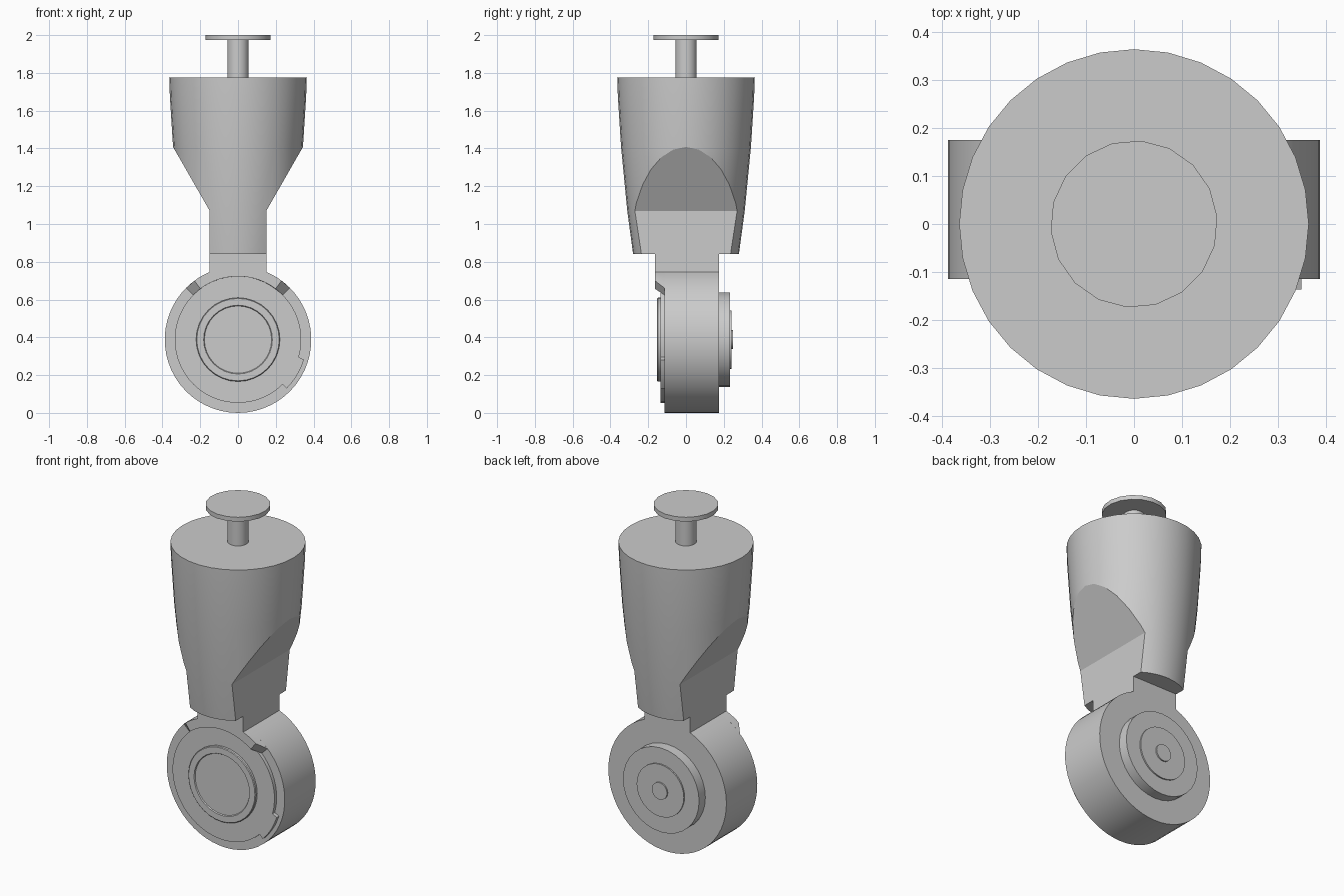
import bpy
import bmesh
from math import acos, cos, pi, radians, sin, tau

cube = bpy.data.objects.get("Cube")
if cube:
    bpy.data.objects.remove(cube, do_unlink=True)

grey = bpy.data.materials.new("plain grey")
grey.use_nodes = True
grey.diffuse_color = (0.6, 0.6, 0.6, 1)
grey.node_tree.nodes["Principled BSDF"].inputs["Base Color"].default_value = (0.6, 0.6, 0.6, 1)

WHEEL_R = 0.388     # wheel radius, also its centre height
NECK = 0.15         # half width of the neck
NECK_TOP = 0.84
FACE_R = 0.335
FRONT, BACK = -0.115, 0.175


def loft(name, loops, angle=30):
    """Bridge equal-length closed loops in order and cap both ends."""
    bm = bmesh.new()
    rings = [[bm.verts.new(p) for p in loop] for loop in loops]
    n = len(rings[0])
    for a, b in zip(rings, rings[1:]):
        for i in range(n):
            j = (i + 1) % n
            bm.faces.new((a[i], a[j], b[j], b[i]))
    bm.faces.new(rings[0])
    bm.faces.new(rings[-1])
    bmesh.ops.recalc_face_normals(bm, faces=bm.faces[:])
    mesh = bpy.data.meshes.new(name)
    bm.to_mesh(mesh)
    bm.free()
    mesh.materials.append(grey)
    obj = bpy.data.objects.new(name, mesh)
    bpy.context.collection.objects.link(obj)
    smooth(obj, angle)
    return obj


def smooth(obj, angle=30):
    bpy.ops.object.select_all(action="DESELECT")
    obj.select_set(True)
    bpy.context.view_layer.objects.active = obj
    bpy.ops.object.shade_smooth_by_angle(angle=radians(angle))


def upright(name, profile, sides, turn=0):
    """Turned part on the z axis, profile of (radius, z)."""
    angles = [tau * i / sides + radians(turn) for i in range(sides)]
    return loft(name, [[(r * cos(a), r * sin(a), z) for a in angles] for r, z in profile])


def axle(name, profile, sides):
    """Turned part on the wheel axis, profile of (radius, y)."""
    angles = [tau * i / sides for i in range(sides)]
    return loft(name, [[(r * cos(a), y, WHEEL_R + r * sin(a)) for a in angles]
                       for r, y in profile])


def arc(r, start, end, steps):
    angles = [start + (end - start) * i / steps for i in range(steps + 1)]
    return [(r * cos(a), WHEEL_R + r * sin(a)) for a in angles]


def at_y(points, y):
    return [(x, y, z) for x, z in points]


# Mounting stem and its round plate
upright("stem", [(0.057, 1.77), (0.057, 1.98)], 18, 5)
upright("top_plate", [(0.174, 1.974), (0.174, 2.0)], 18, 5)

# Tapered body, cut on both sides down to the neck width
body = upright("body", [(0.28, NECK_TOP), (0.311, 1.07), (0.344, 1.41),
                        (0.361, 1.68), (0.364, 1.775)], 32)
side = [(NECK, 0.7), (NECK, 1.07), (0.345, 1.41), (0.46, 1.61), (0.46, 1.9)]
outline = side + [(-x, z) for x, z in reversed(side)]
cutter = loft("body_cutter", [at_y(outline, -0.6), at_y(outline, 0.6)])
cutter.hide_render = True
cut = body.modifiers.new("side_cuts", "BOOLEAN")
cut.operation = "INTERSECT"
cut.solver = "EXACT"
cut.object = cutter
bpy.context.view_layer.objects.active = body
bpy.ops.object.modifier_apply(modifier=cut.name)
bpy.data.objects.remove(cutter, do_unlink=True)
smooth(body, 20)

# Wheel housing joined to the neck
join = acos(NECK / WHEEL_R)
neck_corners = [(NECK, NECK_TOP), (-NECK, NECK_TOP)]
housing = neck_corners + arc(WHEEL_R, pi - join, tau + join, 48)
loft("wheel_housing", [at_y(housing, FRONT), at_y(housing, BACK)])


# Raised front collar, with sloping ends
def collar(start):
    return (arc(WHEEL_R, start, join, 4) + neck_corners
            + arc(WHEEL_R, pi - join, pi - start, 4)
            + arc(FACE_R, pi - start, start, 16))


loft("front_collar", [at_y(collar(radians(53.5)), -0.165),
                      at_y(collar(radians(45)), FRONT)])

# Front face disc with a small raised tab on its rim
face = (arc(FACE_R, radians(-16), radians(315), 48)
        + arc(0.365, radians(-45), radians(-17), 5))
loft("front_disc", [at_y(face, -0.136), at_y(face, FRONT + 0.002)])

# Front hub ring with a sunken centre
axle("front_hub", [(0.222, -0.13), (0.222, -0.149), (0.218, -0.153),
                   (0.182, -0.153), (0.178, -0.147), (0.02, -0.147)], 32)

# Stepped hub on the back
axle("back_hub", [(0.25, BACK - 0.005), (0.25, 0.234), (0.155, 0.234), (0.155, 0.242),
                  (0.05, 0.242), (0.05, 0.25)], 32)
